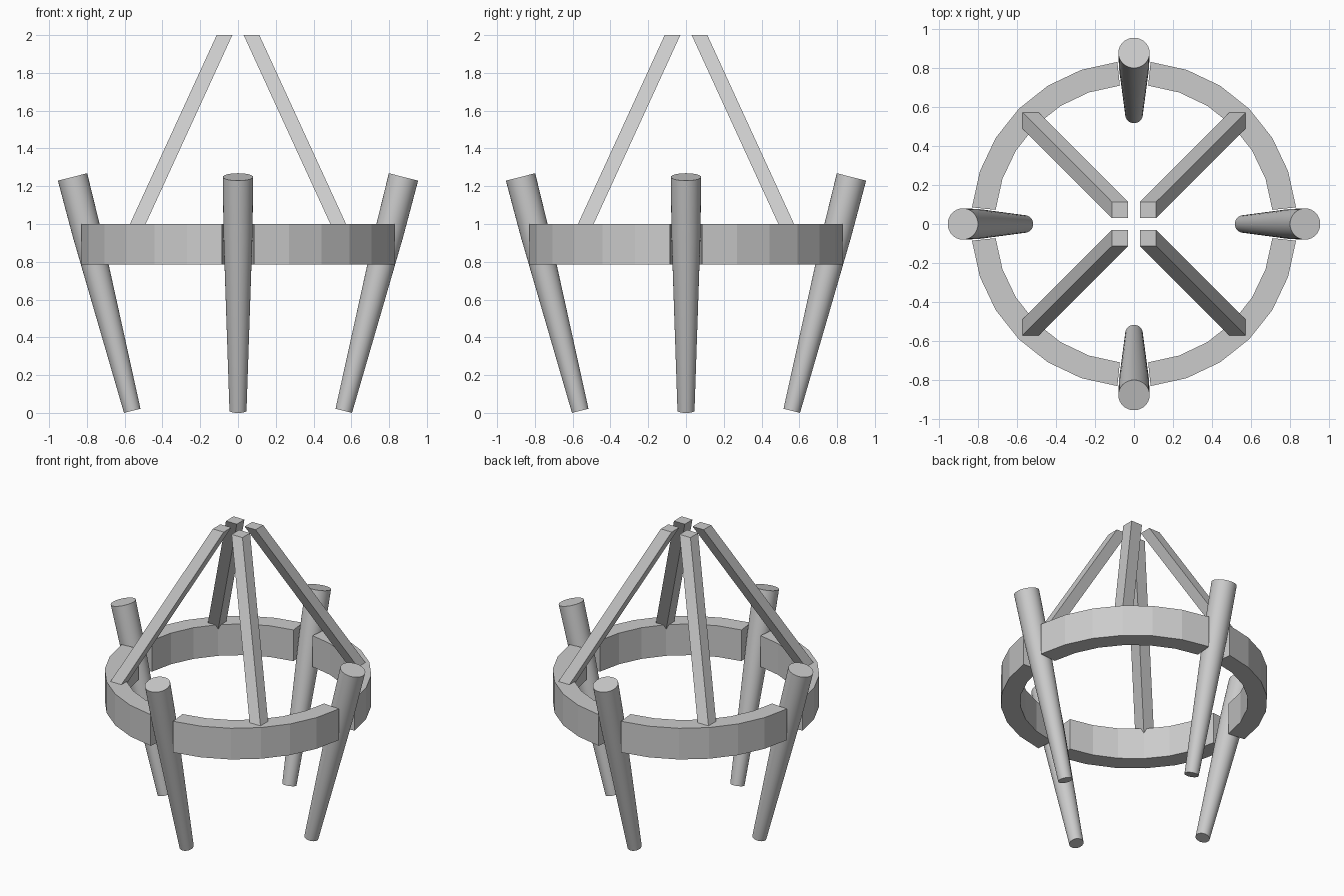
import bpy
import bmesh
from math import sin, cos, radians, pi
from mathutils import Vector, Matrix

if "Cube" in bpy.data.objects:
    bpy.data.objects.remove(bpy.data.objects["Cube"])


def make_object(name, loops, turn, smooth=False):
    """Skin a list of equal-length point loops, cap both ends, rotate about z."""
    bm = bmesh.new()
    rings = [[bm.verts.new(p) for p in loop] for loop in loops]
    n = len(rings[0])
    for a, b in zip(rings, rings[1:]):
        for i in range(n):
            j = (i + 1) % n
            bm.faces.new((a[i], a[j], b[j], b[i]))
    bm.faces.new(rings[0][::-1])
    bm.faces.new(rings[-1])
    bmesh.ops.rotate(bm, verts=bm.verts, cent=(0, 0, 0),
                     matrix=Matrix.Rotation(turn, 3, 'Z'))
    bmesh.ops.recalc_face_normals(bm, faces=bm.faces)
    mesh = bpy.data.meshes.new(name)
    bm.to_mesh(mesh)
    bm.free()
    obj = bpy.data.objects.new(name, mesh)
    bpy.context.collection.objects.link(obj)
    if smooth:
        bpy.ops.object.select_all(action='DESELECT')
        obj.select_set(True)
        bpy.context.view_layer.objects.active = obj
        bpy.ops.object.shade_smooth_by_angle(angle=radians(30))
    return obj


# Leg: round section, tapered below the ring, leaning outwards
foot, head = Vector((0.56, 0, 0.011)), Vector((0.876, 0, 1.249))
axis = (head - foot).normalized()
side = Vector((0, 1, 0))
across = side.cross(axis)
leg_loops = []
for t, r in ((0, 0.045), (0.76, 0.077), (1, 0.08)):
    c = foot.lerp(head, t)
    leg_loops.append([c + r * (cos(a) * across + sin(a) * side)
                      for a in (2 * pi * i / 32 for i in range(32))])

# Ring segment: rectangular section swept between two legs
R_IN, R_OUT, Z_LOW, Z_HIGH, STEPS = 0.712, 0.834, 0.785, 1.0, 6
START = radians(5.85)
ring_loops = []
for i in range(STEPS + 1):
    a = START + (pi / 2 - 2 * START) * i / STEPS
    ring_loops.append([(r * cos(a), r * sin(a), z) for r, z in
                       ((R_IN, Z_LOW), (R_OUT, Z_LOW), (R_OUT, Z_HIGH), (R_IN, Z_HIGH))])

# Strut: square section sheared from the apex down into the ring
LEAN = 0.459
strut_loops = [[], []]
for x, y, z in ((0.03, 0.03, 0.93), (0.113, 0.03, 0.965),
                (0.113, 0.113, 0.99), (0.03, 0.113, 0.965)):
    shift = LEAN * (2 - z)
    strut_loops[0].append((x + shift, y + shift, z))
    strut_loops[1].append((x, y, 2.0))

# Four of each around the centre
for leg_name, corner, k in (("right", "back_right", 0), ("back", "back_left", 1),
                            ("left", "front_left", 2), ("front", "front_right", 3)):
    turn = k * pi / 2
    make_object(leg_name + "_leg", leg_loops, turn, smooth=True)
    make_object(corner + "_ring_segment", ring_loops, turn)
    make_object(corner + "_strut", strut_loops, turn)
